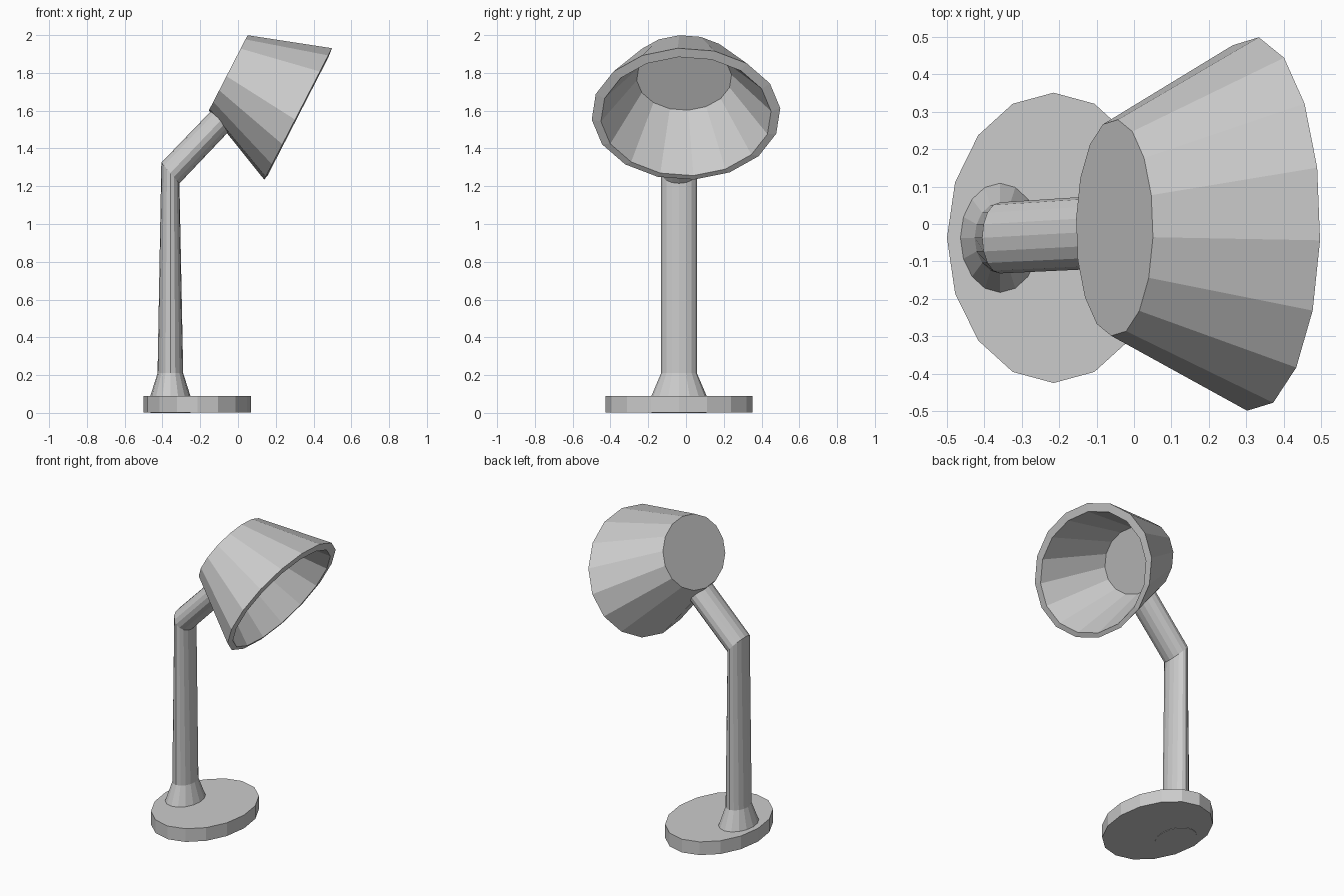
import bpy, bmesh, math
from mathutils import Vector

if "Cube" in bpy.data.objects:
    bpy.data.objects.remove(bpy.data.objects["Cube"])

SIDES = 16


def ring(center, u, v, turn=0.0):
    """Elliptical ring of points around a centre, spanned by axes u and v."""
    c, u, v = Vector(center), Vector(u), Vector(v)
    angles = [math.radians(turn) + math.tau * i / SIDES for i in range(SIDES)]
    return [c + u * math.cos(a) + v * math.sin(a) for a in angles]


def loft(name, rings):
    """Skin consecutive rings and cap both ends, flat shaded."""
    bm = bmesh.new()
    loops = [[bm.verts.new(p) for p in r] for r in rings]
    for a, b in zip(loops, loops[1:]):
        for i in range(SIDES):
            j = (i + 1) % SIDES
            bm.faces.new((a[i], a[j], b[j], b[i]))
    bm.faces.new(loops[0])
    bm.faces.new(loops[-1])
    bmesh.ops.recalc_face_normals(bm, faces=bm.faces)
    mesh = bpy.data.meshes.new(name)
    bm.to_mesh(mesh)
    bm.free()
    obj = bpy.data.objects.new(name, mesh)
    bpy.context.collection.objects.link(obj)
    return obj


# Oval base plate
loft("base", [ring((-0.215, -0.037, z), (0.285, 0, 0), (0, 0.388, 0))
              for z in (0.003, 0.09)])

# Stem: foot set in the base, flare, tapered post, mitred bend, angled arm
SX, SY = -0.358, -0.037
loft("stem", [
    ring((SX, SY, 0.0), (0.106, 0, 0), (0, 0.146, 0)),
    ring((SX, SY, 0.09), (0.106, 0, 0), (0, 0.146, 0)),
    ring((SX, SY, 0.21), (0.068, 0, 0), (0, 0.095, 0)),
    ring((SX, SY, 1.27), (0.048, 0, -0.055), (0, 0.095, 0)),
    ring((-0.089, -0.022, 1.551), (0.045, 0, -0.056), (0, 0.0975, 0)),
])

# Lamp shade: outer cone, rim, inner cone, closed at the narrow end
TURN = -5
loft("shade", [
    ring((-0.052, -0.01, 1.80), (0.103, 0, 0.2), (0, 0.29, 0), TURN),
    ring((0.318, 0.0, 1.583), (0.18, 0, 0.349), (0, 0.501, 0), TURN),
    ring((0.318, 0.0, 1.57), (0.162, 0, 0.315), (0, 0.452, 0), TURN),
    ring((-0.01, -0.01, 1.775), (0.089, 0, 0.173), (0, 0.252, 0), TURN),
])
